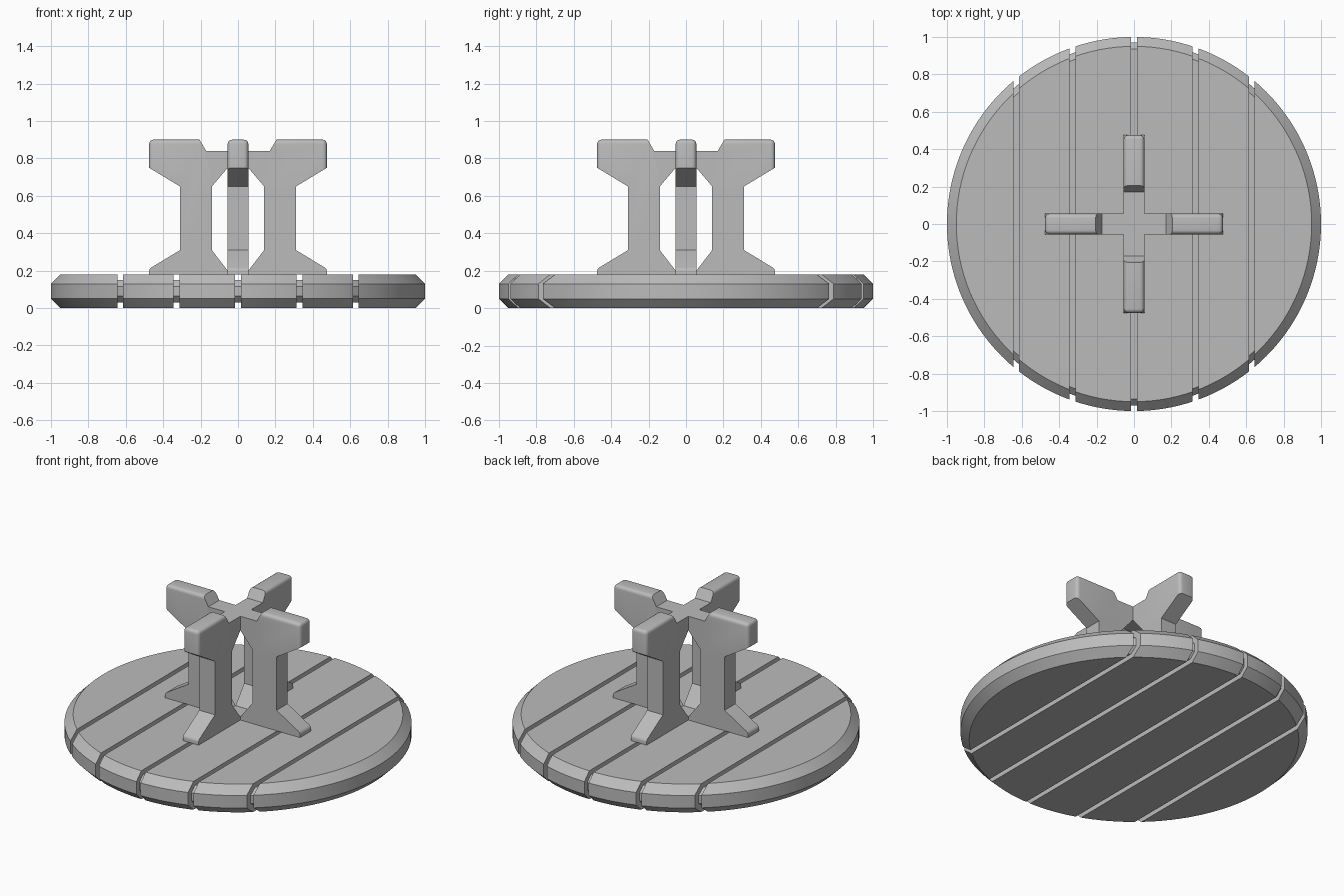
import bpy, bmesh
from math import cos, sin, pi
from mathutils import Matrix, Vector

cube = bpy.data.objects.get("Cube")
if cube:
    bpy.data.objects.remove(cube, do_unlink=True)

# Single plain material
grey = bpy.data.materials.new("plain_grey")
grey.use_nodes = True
colour = (0.5, 0.5, 0.5, 1)
grey.diffuse_color = colour
grey.node_tree.nodes["Principled BSDF"].inputs["Base Color"].default_value = colour


def finish(bm, name):
    bmesh.ops.recalc_face_normals(bm, faces=bm.faces)
    mesh = bpy.data.meshes.new(name)
    bm.to_mesh(mesh)
    bm.free()
    mesh.materials.append(grey)
    obj = bpy.data.objects.new(name, mesh)
    bpy.context.collection.objects.link(obj)
    bpy.ops.object.select_all(action='DESELECT')
    obj.select_set(True)
    bpy.context.view_layer.objects.active = obj
    bpy.ops.object.shade_smooth_by_angle(angle=0.5)
    return obj


def lathe(profile, sides=128):
    """Closed solid of revolution from (radius, height) pairs, bottom to top."""
    bm = bmesh.new()
    rings = [[bm.verts.new((r * cos(2 * pi * i / sides), r * sin(2 * pi * i / sides), z))
              for i in range(sides)] for r, z in profile]
    for low, high in zip(rings, rings[1:]):
        for i in range(sides):
            j = (i + 1) % sides
            bm.faces.new((low[i], low[j], high[j], high[i]))
    bm.faces.new(rings[0][::-1])
    bm.faces.new(rings[-1])
    return bm


def trim(bm, x, direction):
    """Cut away everything past x in the given direction and cap the cut."""
    geom = bm.verts[:] + bm.edges[:] + bm.faces[:]
    cut = bmesh.ops.bisect_plane(bm, geom=geom, plane_co=(x, 0, 0),
                                 plane_no=(direction, 0, 0), clear_outer=True)
    edges = [e for e in cut["geom_cut"] if isinstance(e, bmesh.types.BMEdge)]
    bmesh.ops.contextual_create(bm, geom=edges)


# Round top: six planks over a slightly smaller core
RIM = [(0.95, 0), (1, 0.05), (1, 0.13), (0.95, 0.18)]
gaps = [-0.629, -0.329, 0, 0.329, 0.629]
half_gap = 0.015
for i in range(len(gaps) + 1):
    plank = lathe(RIM)
    if i > 0:
        trim(plank, gaps[i - 1] + half_gap, -1)
    if i < len(gaps):
        trim(plank, gaps[i] - half_gap, 1)
    finish(plank, f"plank_{i + 1}")
finish(lathe([(0.935, 0.03), (0.97, 0.065), (0.97, 0.115), (0.935, 0.15)]), "plank_core")

# Crossed stand: one arm outline turned four times around a square middle
T = 0.055
ARM = [(T, 0.18), (0.475, 0.18), (0.475, 0.21), (0.31, 0.31), (0.31, 0.65),
       (0.475, 0.75), (0.475, 0.9), (0.205, 0.9), (0.17, 0.84), (T, 0.84),
       (T, 0.75), (0.14, 0.65), (0.14, 0.31), (T, 0.2)]
bm = bmesh.new()
for k in range(4):
    turn = Matrix.Rotation(k * pi / 2, 3, 'Z')
    near, far = [[bm.verts.new(turn @ Vector((x, y, z))) for x, z in ARM] for y in (-T, T)]
    bm.faces.new(near)
    bm.faces.new(far[::-1])
    for i in range(len(ARM)):
        j = (i + 1) % len(ARM)
        if ARM[i][0] > T or ARM[j][0] > T:
            bm.faces.new((near[i], far[i], far[j], near[j]))
for z in (0.18, 0.2, 0.75, 0.84):
    bm.faces.new([bm.verts.new((x, y, z)) for x, y in ((-T, -T), (T, -T), (T, T), (-T, T))])
bmesh.ops.remove_doubles(bm, verts=bm.verts, dist=0.0005)
bmesh.ops.recalc_face_normals(bm, faces=bm.faces)


def reach(v):
    return max(abs(v.co.x), abs(v.co.y))


def rounded(edge):
    """Upper and end edges of each raised block."""
    a, b = edge.verts
    tip = min(reach(a), reach(b)) > 0.2 and min(a.co.z, b.co.z) > 0.74
    outer = max(reach(a), reach(b)) > 0.4
    return tip and outer and max(a.co.z, b.co.z) > 0.8


bmesh.ops.bevel(bm, geom=[e for e in bm.edges if rounded(e)], offset=0.022,
                segments=4, profile=0.5, affect='EDGES')
# Softened toe of each foot
toes = [e for e in bm.edges if all(reach(v) > 0.47 and 0.2 < v.co.z < 0.22 for v in e.verts)]
bmesh.ops.bevel(bm, geom=toes, offset=0.012, segments=3, profile=0.5, affect='EDGES')
finish(bm, "cross_stand")
